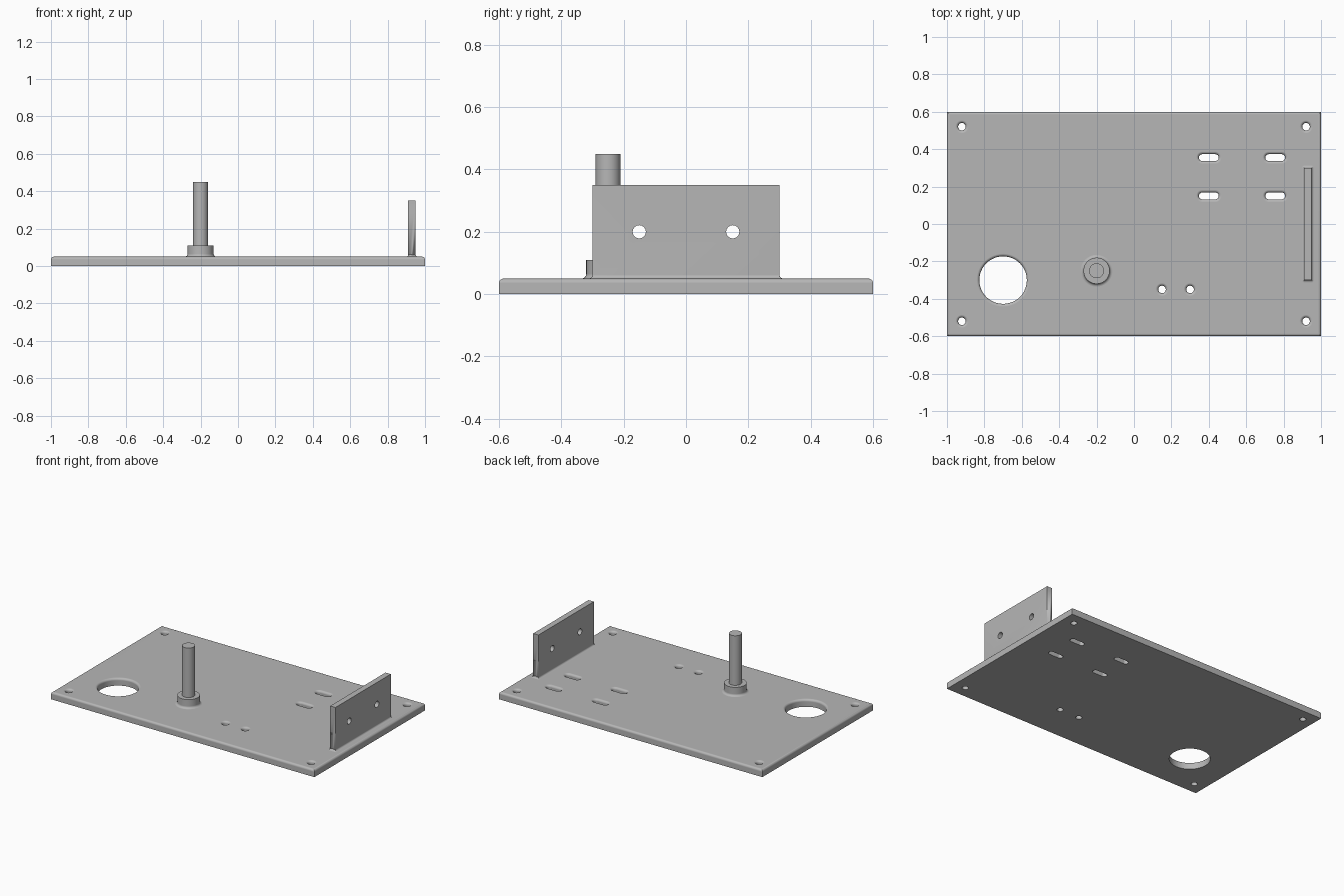
import bpy
import bmesh
from math import cos, sin, pi, radians

if "Cube" in bpy.data.objects:
    bpy.data.objects.remove(bpy.data.objects["Cube"])

THICK = 0.05      # plate thickness
FILLET = 0.015    # edge rounding
STEPS = 5

grey = bpy.data.materials.new("plain grey")
grey.use_nodes = True
grey.diffuse_color = (0.47, 0.47, 0.47, 1)
grey.node_tree.nodes["Principled BSDF"].inputs["Base Color"].default_value = grey.diffuse_color


def make_object(name, bm, location=(0, 0, 0)):
    bmesh.ops.recalc_face_normals(bm, faces=bm.faces[:])
    mesh = bpy.data.meshes.new(name)
    bm.to_mesh(mesh)
    bm.free()
    mesh.materials.append(grey)
    obj = bpy.data.objects.new(name, mesh)
    obj.location = location
    bpy.context.collection.objects.link(obj)
    return obj


def loft(name, location, core, rings, quarter=12):
    """Stack rounded-rectangle rings: core half sizes grown by (radius, z)."""
    bm = bmesh.new()
    loops = []
    for radius, z in rings:
        loop = []
        for q, (sx, sy) in enumerate([(1, 1), (-1, 1), (-1, -1), (1, -1)]):
            for i in range(quarter + 1):
                a = (q + i / quarter) * pi / 2
                loop.append(bm.verts.new((sx * core[0] + radius * cos(a),
                                          sy * core[1] + radius * sin(a), z)))
        loops.append(loop)
    n = len(loops[0])
    for low, high in zip(loops, loops[1:]):
        for i in range(n):
            j = (i + 1) % n
            bm.faces.new((low[i], low[j], high[j], high[i]))
    bm.faces.new(loops[0][::-1])
    bm.faces.new(loops[-1])
    bmesh.ops.remove_doubles(bm, verts=bm.verts[:], dist=1e-5)
    return make_object(name, bm, location)


def cut(target, cutter):
    cutter.hide_render = True
    mod = target.modifiers.new("cut", 'BOOLEAN')
    mod.operation = 'DIFFERENCE'
    mod.solver = 'EXACT'
    mod.object = cutter
    bpy.context.view_layer.objects.active = target
    bpy.ops.object.modifier_apply(modifier=mod.name)
    bpy.data.objects.remove(cutter)


def finish(obj):
    bpy.ops.object.select_all(action='DESELECT')
    obj.select_set(True)
    bpy.context.view_layer.objects.active = obj
    bpy.ops.object.shade_smooth_by_angle(angle=radians(32))
    mod = obj.modifiers.new("clean shading", 'WEIGHTED_NORMAL')
    mod.keep_sharp = True


def box(name, location, size):
    bm = bmesh.new()
    bmesh.ops.create_cube(bm, size=1)
    bmesh.ops.scale(bm, vec=size, verts=bm.verts[:])
    return bm


arc = [i / STEPS * pi / 2 for i in range(STEPS + 1)]


def hole(plate, x, y, radius, half_slot=0):
    """Through hole whose upper rim is rounded over."""
    rings = [(radius, -0.1)]
    rings += [(radius + FILLET * (1 - cos(a)), THICK - FILLET + FILLET * sin(a)) for a in arc]
    rings.append((radius + FILLET, 0.1))
    cut(plate, loft("hole_cutter", (x, y, 0), (half_slot, 0), rings))


def base_fillet(radius, size):
    """Rings flaring outward where a part meets the plate."""
    foot = [(radius + size, THICK - 0.01)]
    return foot + [(radius + size * (1 - sin(a)), THICK + size * (1 - cos(a))) for a in arc]


# Base plate with rounded upper edges
bm = bmesh.new()
bmesh.ops.create_cube(bm, size=1)
bmesh.ops.scale(bm, vec=(2, 1.2, THICK), verts=bm.verts[:])
bmesh.ops.translate(bm, vec=(0, 0, THICK / 2), verts=bm.verts[:])
top_edges = [e for e in bm.edges if all(v.co.z > THICK / 2 for v in e.verts)]
bmesh.ops.bevel(bm, geom=top_edges, offset=FILLET, segments=STEPS, profile=0.5, affect='EDGES')
plate = make_object("base_plate", bm)

# Corner mounting holes, large opening, pair of small holes
for sx in (-1, 1):
    for sy in (-1, 1):
        hole(plate, sx * 0.92, sy * 0.52, 0.02)
hole(plate, -0.7, -0.3, 0.127)
for x in (0.15, 0.3):
    hole(plate, x, -0.35, 0.02)

# Adjustment slots
for x in (0.4, 0.755):
    for y in (0.15, 0.355):
        hole(plate, x, y, 0.018, 0.035)
finish(plate)

# Post collar and shaft
collar = loft("post_collar", (-0.2, -0.25, 0), (0, 0), base_fillet(0.07, FILLET) + [(0.07, 0.11)])
finish(collar)
shaft = loft("post_shaft", (-0.2, -0.25, 0), (0, 0), [(0.04, 0.1), (0.04, 0.45)])
finish(shaft)

# Upright bracket with two cross holes
bracket = loft("side_bracket", (0.93, 0, 0), (0.02, 0.3), base_fillet(0, 0.012) + [(0, 0.35)], 6)
for y in (-0.15, 0.15):
    drill = loft("drill_cutter", (0.93, y, 0.2), (0, 0), [(0.021, -0.1), (0.021, 0.1)])
    drill.rotation_euler.y = pi / 2
    bpy.context.view_layer.update()
    cut(bracket, drill)
finish(bracket)
